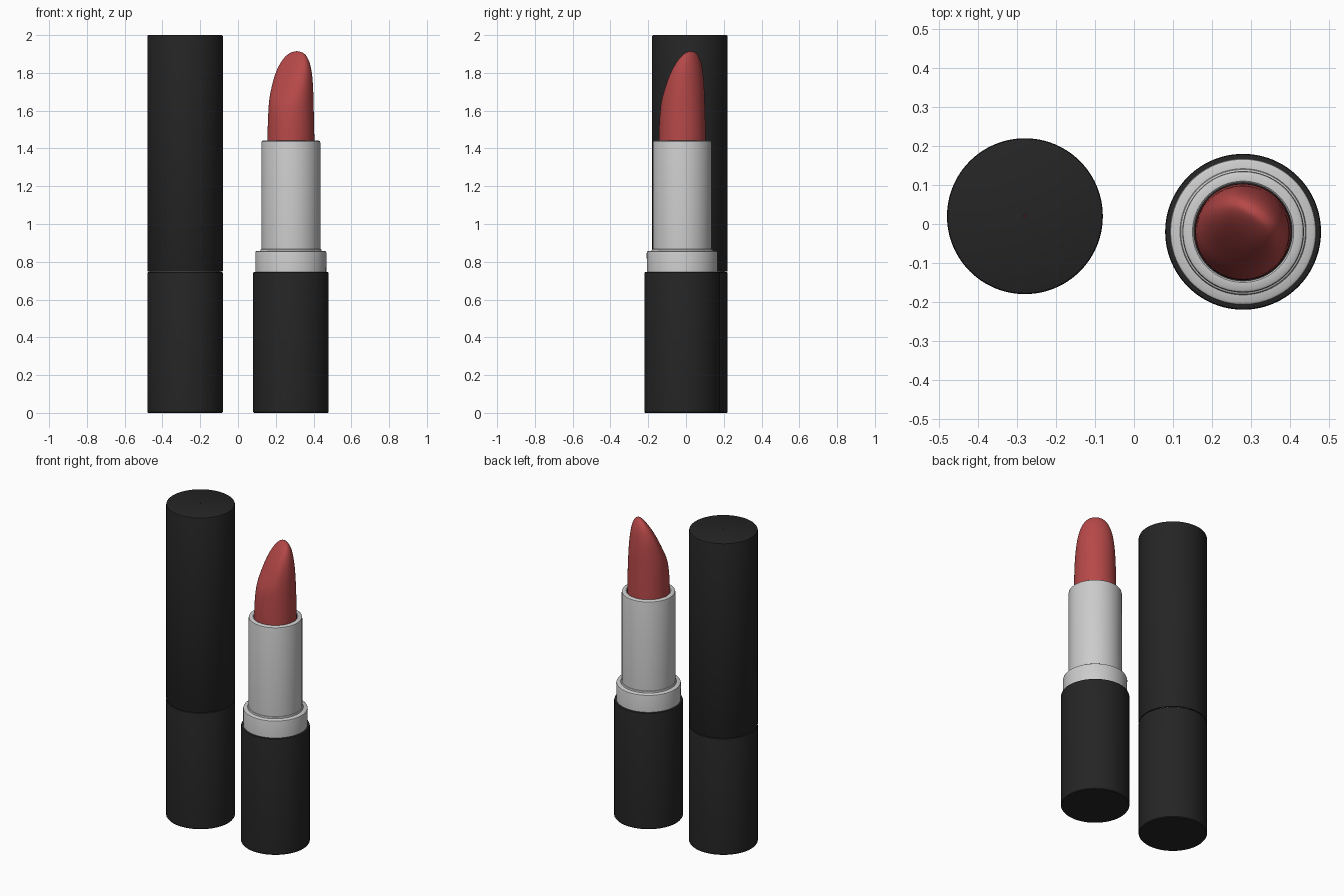
import bpy, bmesh, math

if "Cube" in bpy.data.objects:
    bpy.data.objects.remove(bpy.data.objects["Cube"])

RED = bpy.data.materials.new("red_wax")
RED.diffuse_color = (0.47, 0.065, 0.065, 1)
RED.use_nodes = True
RED.node_tree.nodes["Principled BSDF"].inputs["Base Color"].default_value = RED.diffuse_color
BLACK = bpy.data.materials.new("black_plastic")
BLACK.diffuse_color = (0.018, 0.018, 0.018, 1)
BLACK.use_nodes = True
BLACK.node_tree.nodes["Principled BSDF"].inputs["Base Color"].default_value = BLACK.diffuse_color


def finish(name, bm, loc, mat=None, angle=35):
    bmesh.ops.recalc_face_normals(bm, faces=bm.faces)
    mesh = bpy.data.meshes.new(name)
    bm.to_mesh(mesh)
    bm.free()
    ob = bpy.data.objects.new(name, mesh)
    bpy.context.collection.objects.link(ob)
    ob.location = (loc[0], loc[1], 0)
    if mat:
        mesh.materials.append(mat)
    bpy.ops.object.select_all(action='DESELECT')
    ob.select_set(True)
    bpy.context.view_layer.objects.active = ob
    bpy.ops.object.shade_smooth_by_angle(angle=math.radians(angle))
    return ob


def loft(rings, close=False):
    """Bridge rings of points; a one-point ring becomes a fan."""
    bm = bmesh.new()
    vs = [[bm.verts.new(p) for p in ring] for ring in rings]
    pairs = list(zip(vs, vs[1:])) + ([(vs[-1], vs[0])] if close else [])
    for a, b in pairs:
        n = max(len(a), len(b))
        for i in range(n):
            j = (i + 1) % n
            quad = [a[i % len(a)], a[j % len(a)], b[j % len(b)], b[i % len(b)]]
            bm.faces.new(list(dict.fromkeys(quad)))
    return bm


def lathe(name, profile, loc, mat=None, n=96, close=False):
    rings = []
    for r, z in profile:
        if r == 0:
            rings.append([(0, 0, z)])
        else:
            rings.append([(r * math.cos(2 * math.pi * i / n),
                           r * math.sin(2 * math.pi * i / n), z) for i in range(n)])
    return finish(name, loft(rings, close), loc, mat)


# Bullet sections: height, back edge, front edge, widest point, half width,
# front squareness (1 = elliptical, lower = flatter slanted face)
SECTIONS = [
    (1.36, .125, -.125, 0, .125, 1), (1.44, .125, -.125, 0, .125, 1),
    (1.52, .124, -.123, 0, .124, 1), (1.60, .121, -.116, 0, .122, 1),
    (1.65, .119, -.104, .003, .120, .92), (1.70, .117, -.082, .01, .117, .84),
    (1.77, .111, -.050, .02, .110, .78), (1.82, .104, -.024, .03, .099, .78),
    (1.86, .096, .000, .04, .084, .8), (1.89, .085, .022, .048, .064, .85),
    (1.909, .072, .040, .054, .038, .9),
]


def bullet(name, loc, n=32, turn=math.radians(55)):
    rings = [[(0, 0, 1.36)]]
    for z, back, front, mid, w, sq in SECTIONS:
        ring = []
        for i in range(n):
            a = 2 * math.pi * i / n
            c, d = math.cos(a), math.sin(a)
            if c > 0:
                s = mid + c * (back - mid)
            else:
                s = mid - abs(c) ** sq * (mid - front)
                d = math.copysign(abs(d) ** sq, d)
            t = w * d
            ring.append((s * math.cos(turn) - t * math.sin(turn),
                         s * math.sin(turn) + t * math.cos(turn), z))
        rings.append(ring)
    rings.append([(.054 * math.cos(turn), .054 * math.sin(turn), 1.916)])
    ob = finish(name, loft(rings), loc, RED, 180)
    ob.modifiers.new("smooth", 'SUBSURF').levels = 2


def lipstick(label, loc):
    # Black base with softened rims
    lathe(label + "_base", [(0, 0), (.196, 0), (.2, .005), (.2, .738), (.198, .744),
                            (.194, .746), (.185, .746), (.185, .70), (0, .70)], loc, BLACK)
    # Grey collar
    lathe(label + "_collar", [(.187, .70), (.188, .847), (.186, .854), (.180, .858),
                              (.150, .858), (.150, .70)], loc, close=True)
    # Grey inner tube with foot flange and rounded lip
    lathe(label + "_tube", [(.162, .84), (.162, .862), (.160, .866), (.156, .868),
                            (.156, 1.430), (.154, 1.438), (.148, 1.442), (.130, 1.442),
                            (.126, 1.438), (.126, 1.36), (.126, .84)], loc, close=True)
    bullet(label + "_bullet", loc)


lipstick("open", (.28, -.02))
lipstick("closed", (-.28, .02))

# Hollow cap with a pinhole in its top
lathe("closed_cap", [(.003, 2), (.194, 2), (.198, 1.998), (.2, 1.992), (.2, .753),
                     (.198, .749), (.191, .749), (.191, 1.985), (.003, 1.985)],
      (-.28, .02), BLACK, close=True)
